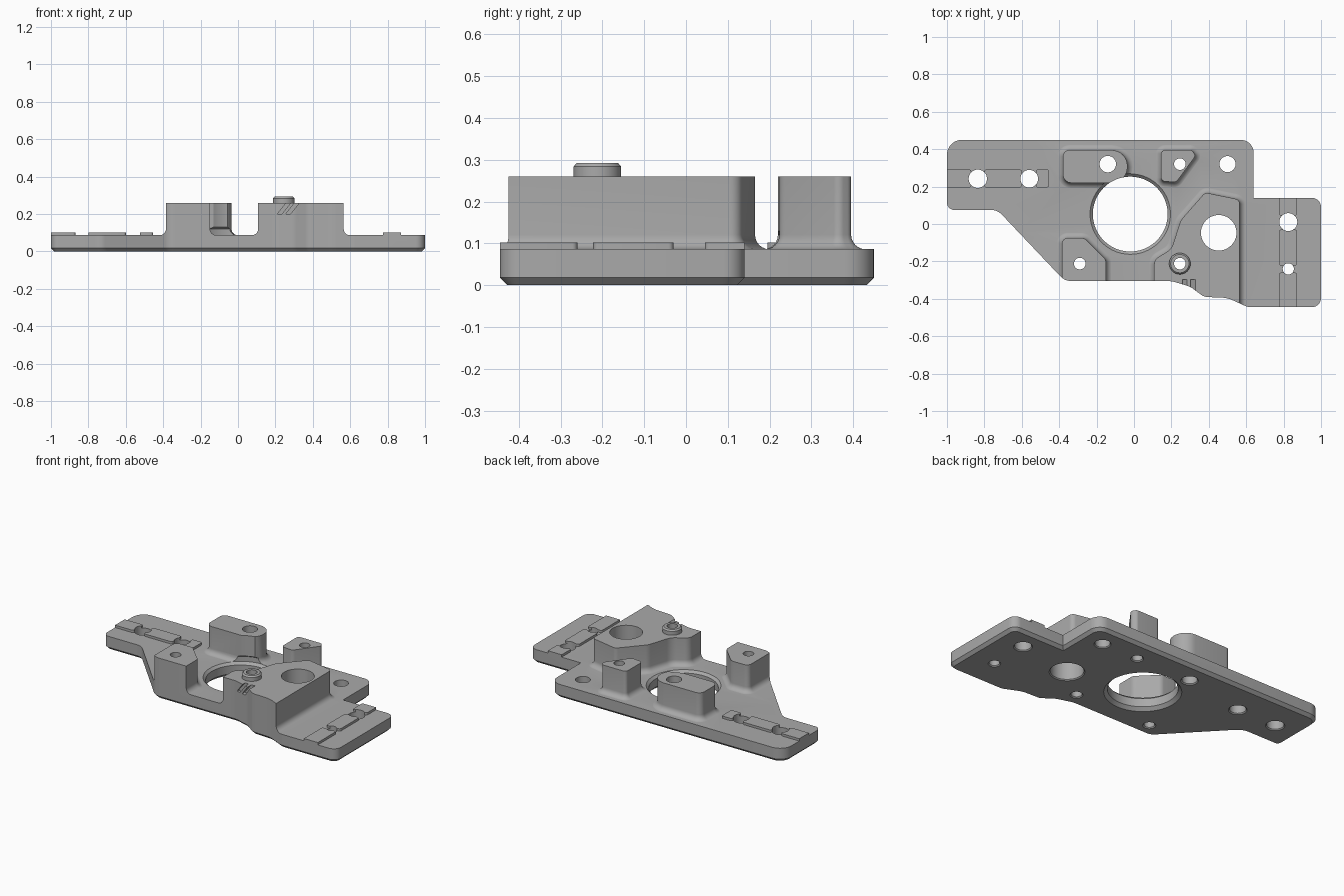
import bpy, bmesh, math
from mathutils import Vector

cube = bpy.data.objects.get("Cube")
if cube:
    bpy.data.objects.remove(cube, do_unlink=True)

PLATE_TOP, BOSS_TOP = 0.087, 0.26

metal = bpy.data.materials.new("plain_grey")
metal.use_nodes = True
metal.diffuse_color = (0.4, 0.4, 0.4, 1)
metal.node_tree.nodes["Principled BSDF"].inputs["Base Color"].default_value = (0.4, 0.4, 0.4, 1)


def rounded(corners, steps=8):
    """Counter-clockwise outline from (x, y, radius) corners."""
    out = []
    for i, (x, y, r) in enumerate(corners):
        p = Vector((x, y))
        a = (Vector(corners[i - 1][:2]) - p).normalized()
        b = (Vector(corners[(i + 1) % len(corners)][:2]) - p).normalized()
        if r == 0:
            out.append(p)
            continue
        half = a.angle(b) / 2
        centre = p + (a + b).normalized() * (r / math.sin(half))
        start = p + a * (r / math.tan(half)) - centre
        end = p + b * (r / math.tan(half)) - centre
        sweep = start.angle(end)
        for k in range(steps + 1):
            t = k / steps
            out.append(centre + (start * math.sin((1 - t) * sweep)
                                 + end * math.sin(t * sweep)) / math.sin(sweep))
    return out


def circle(x, y, r, n=48):
    return [Vector((x + r * math.cos(math.tau * i / n), y + r * math.sin(math.tau * i / n)))
            for i in range(n)]


def offset(outline, d):
    """Move an outline outward by d."""
    out = []
    for i, p in enumerate(outline):
        e1 = (p - outline[i - 1]).normalized()
        e2 = (outline[(i + 1) % len(outline)] - p).normalized()
        n1, n2 = Vector((e1.y, -e1.x)), Vector((e2.y, -e2.x))
        m = (n1 + n2).normalized()
        out.append(p + m * (d / m.dot(n1)))
    return out


def loft(name, outline, levels):
    """Solid through (offset, z) levels of one outline."""
    bm = bmesh.new()
    rings = [[bm.verts.new((p.x, p.y, z)) for p in offset(outline, d)] for d, z in levels]
    n = len(outline)
    for lo, hi in zip(rings, rings[1:]):
        for i in range(n):
            j = (i + 1) % n
            bm.faces.new((lo[i], lo[j], hi[j], hi[i]))
    bm.faces.new(rings[0][::-1])
    bm.faces.new(rings[-1])
    mesh = bpy.data.meshes.new(name)
    bm.to_mesh(mesh)
    bm.free()
    ob = bpy.data.objects.new(name, mesh)
    bpy.context.collection.objects.link(ob)
    mesh.materials.append(metal)
    return ob


def combine(target, tool, operation):
    mod = target.modifiers.new(operation.lower(), 'BOOLEAN')
    mod.operation, mod.solver, mod.object = operation, 'EXACT', tool
    bpy.context.view_layer.objects.active = target
    bpy.ops.object.modifier_apply(modifier=mod.name)
    bpy.data.objects.remove(tool, do_unlink=True)


def box(name, x0, x1, y0, y1, z0, z1, r=0):
    return loft(name, rounded([(x0, y0, r), (x1, y0, r), (x1, y1, r), (x0, y1, r)], 4),
                [(0, z0), (0, z1)])


# Plate silhouette with a chamfered lower rim
silhouette = rounded([
    (-1, 0.45, 0.08), (-1, 0.075, 0.04), (-0.73, 0.075, 0.08), (-0.37, -0.305, 0.08),
    (0.2, -0.305, 0.15), (0.3, -0.335, 0.1), (0.375, -0.39, 0.06), (0.5, -0.395, 0.15),
    (0.61, -0.445, 0.08), (1, -0.445, 0.05), (1, 0.14, 0.05), (0.64, 0.14, 0),
    (0.64, 0.45, 0.07)])
silhouette_solid = loft("silhouette", silhouette, [(-0.018, 0), (0, 0.018), (0, 0.5)])

# Bosses with a filleted foot, reaching past the plate edge where they end flush
bosses = {
    "rear_left_boss": [(-0.38, 0.395, 0.035), (-0.38, 0.22, 0.045),
                       (-0.035, 0.22, 0.085), (-0.035, 0.395, 0.085)],
    "rear_right_boss": [(0.145, 0.395, 0.02), (0.145, 0.23, 0.02), (0.225, 0.222, 0.03),
                        (0.33, 0.365, 0.02), (0.31, 0.395, 0.02)],
    "front_left_boss": [(-0.385, -0.075, 0.03), (-0.385, -0.4, 0), (-0.15, -0.4, 0),
                        (-0.15, -0.19, 0.04), (-0.265, -0.075, 0.04)],
    "main_boss": [(0.108, -0.19, 0.05), (0.108, -0.55, 0), (0.565, -0.55, 0),
                  (0.565, 0.13, 0.03), (0.38, 0.168, 0.03), (0.25, 0.02, 0.08),
                  (0.2, -0.135, 0.08)],
}
FILLET = 0.035
foot = [(FILLET, 0.03)] + [
    (FILLET * (1 - math.sin(a)), PLATE_TOP - 0.001 + FILLET * (1 - math.cos(a)))
    for a in (math.pi / 2 * k / 6 for k in range(7))]
body = box("mounting_plate", -1.3, 1.3, -0.8, 0.8, -0.1, PLATE_TOP)
for name, corners in bosses.items():
    combine(body, loft(name, rounded(corners), foot + [(0, BOSS_TOP)]), 'UNION')

# Raised locating pads
for x0, x1 in ((-1.1, -0.87), (-0.8, -0.6), (-0.525, -0.455)):
    combine(body, box("left_pad", x0, x1, 0.195, 0.292, 0.04, 0.102, 0.012), 'UNION')
for y0, y1 in ((0.045, 0.25), (-0.222, -0.03), (-0.6, -0.26)):
    combine(body, box("right_pad", 0.775, 0.872, y0, y1, 0.04, 0.102, 0.012), 'UNION')

combine(body, silhouette_solid, 'INTERSECT')

# Locating collar on the main boss
collar = loft("collar", circle(0.245, -0.212, 0.057), [(0, 0.2), (0, 0.284), (-0.008, 0.293)])
combine(body, collar, 'UNION')

# Large bore with a chamfer on both rims
bore = loft("bore", circle(-0.02, 0.053, 0.2, 96),
            [(0.03, -0.01), (0, 0.02), (0, 0.072), (0.016, 0.088), (0.016, 0.12), (0, 0.13), (0, 0.5)])
combine(body, bore, 'DIFFERENCE')

# Through holes
for x, y, r in ((-0.14, 0.32, 0.044), (0.245, 0.32, 0.031), (0.5, 0.32, 0.043),
                (0.453, -0.047, 0.095), (-0.29, -0.212, 0.031), (0.245, -0.212, 0.031),
                (0.825, 0.01, 0.048), (0.825, -0.24, 0.03),
                (-0.835, 0.242, 0.049), (-0.56, 0.242, 0.047)):
    hole = loft("hole", circle(x, y, r, 40), [(0.016, -0.01), (0, 0.006), (0, 0.5)])
    combine(body, hole, 'DIFFERENCE')

# Two slanted grooves in the front of the main boss
for x in (0.21, 0.255):
    groove = box("groove", x, x + 0.025, -0.5, -0.297, 0.2, 0.28)
    for v in groove.data.vertices:
        v.co.x += (v.co.z - 0.2) * 0.8
    combine(body, groove, 'DIFFERENCE')

bpy.ops.object.select_all(action='DESELECT')
body.select_set(True)
bpy.context.view_layer.objects.active = body
bpy.ops.object.shade_smooth_by_angle(angle=math.radians(30))
